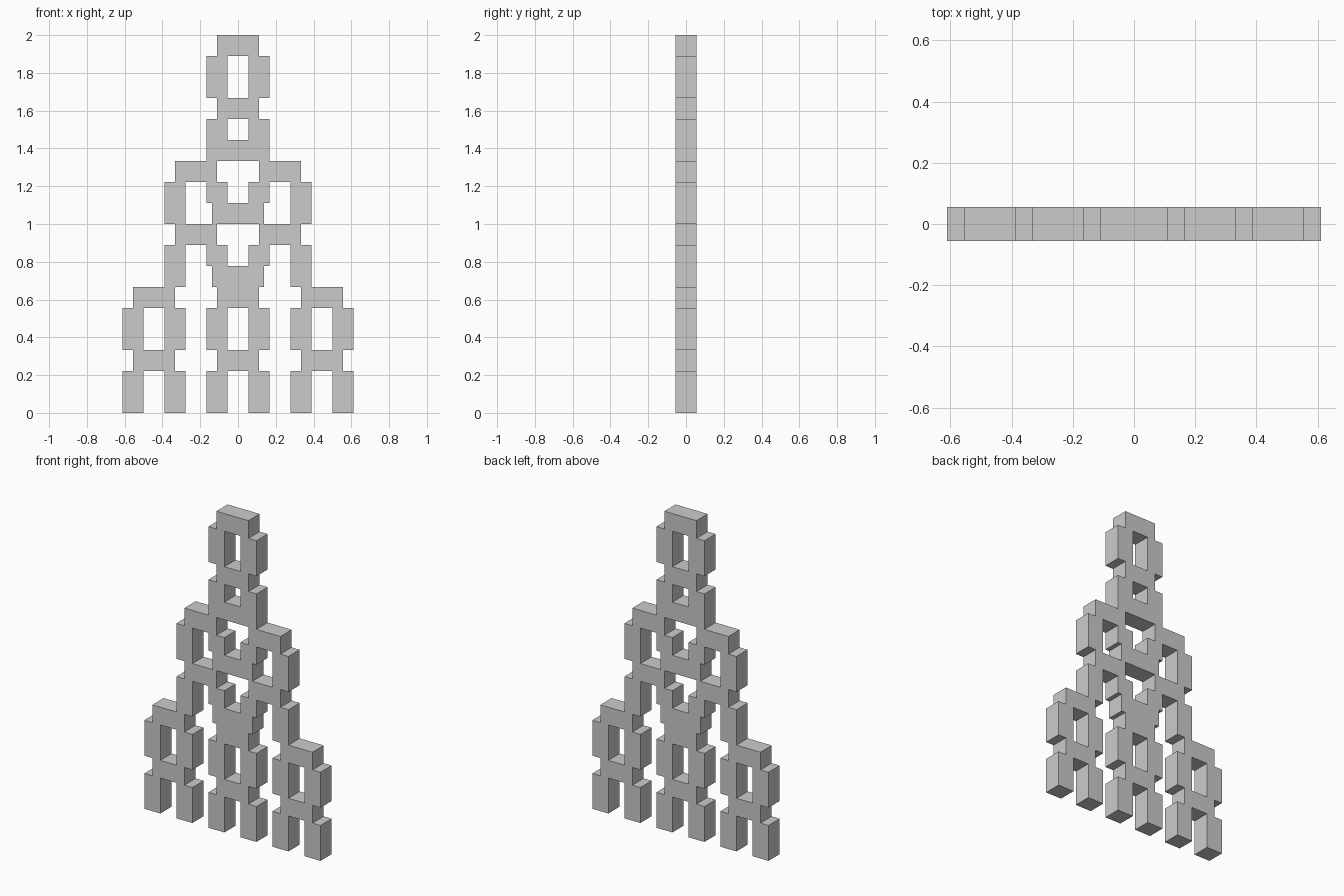
import bpy

if "Cube" in bpy.data.objects:
    bpy.data.objects.remove(bpy.data.objects["Cube"])

U = 2 / 18                      # one course height; the wall has 18 courses


def block(name, x, course, width=1.0):
    """Box of the given width (in units) centred at x units on a course."""
    bpy.ops.mesh.primitive_cube_add(size=1, location=(x * U, 0, (course + 0.5) * U))
    ob = bpy.context.object
    ob.name = name
    ob.scale = (width * U, U, U)
    bpy.ops.object.transform_apply(location=False, rotation=False, scale=True)


def pair(name, x, course, width=1.0):
    for side in (-1, 1):
        block(name, side * x, course, width)


# Lower tier: three stacked arches side by side
for c in (0, 1, 3, 4):
    for x in (1, 3, 5):
        pair("lower_post", x, c)
for c in (2, 5):
    block("lower_centre_lintel", 0, c, 2)
    pair("lower_side_lintel", 4, c, 2)

# Middle tier: two arches tied by a wide central beam
for c in (6, 9):
    pair("middle_outer_post", 3, c)
    block("middle_tie_beam", 0, c, 2.5)
    pair("middle_outer_post", 3, c + 1)
    pair("middle_inner_post", 1, c + 1)
    pair("middle_lintel", 2, c + 2, 2)

# Upper tier: single stacked arch with a filler block at its foot
block("upper_filler_block", 0, 12)
for c in (12, 15):
    pair("upper_post", 1, c)
    pair("upper_post", 1, c + 1)
    block("upper_lintel", 0, c + 2, 2)
